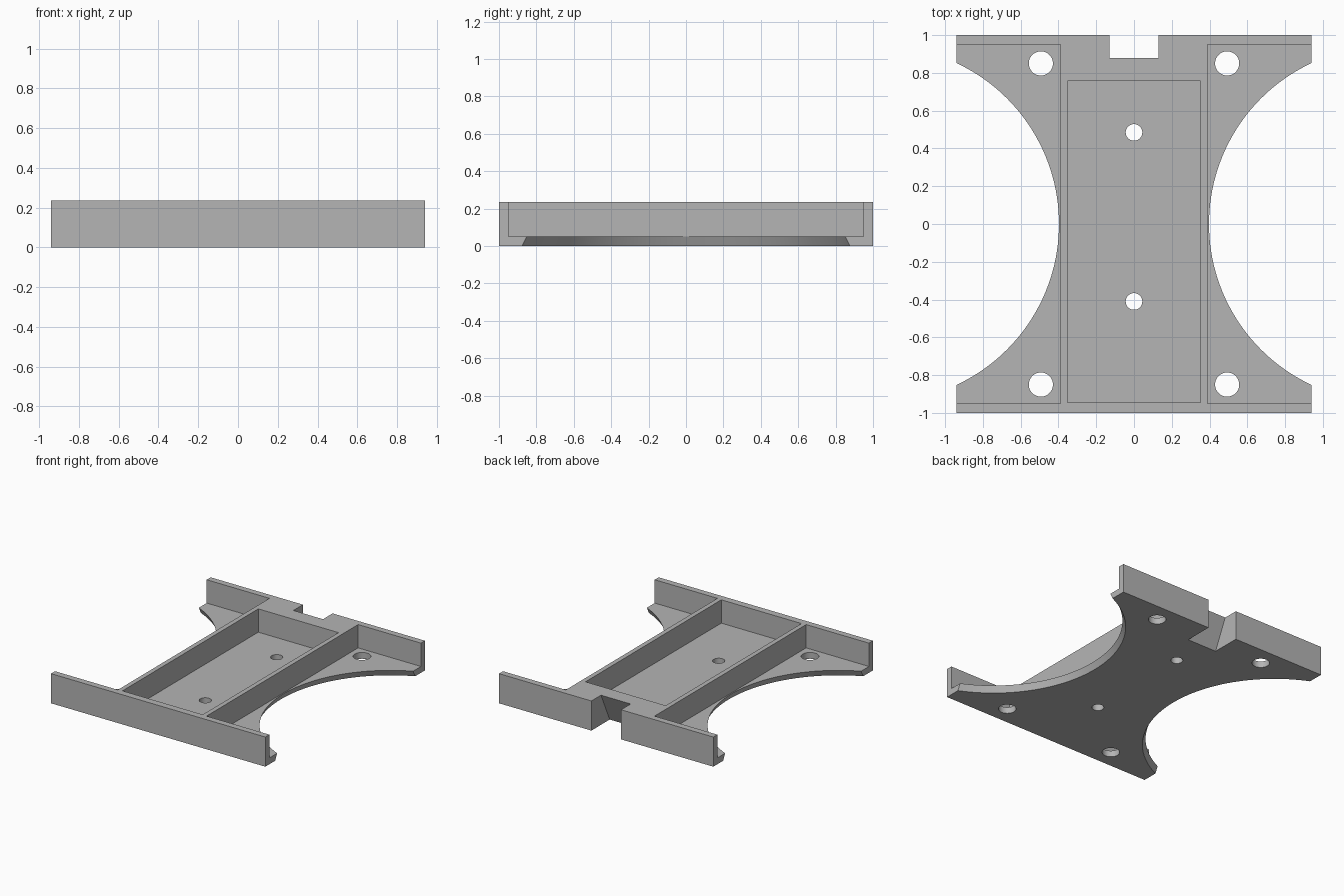
import bpy
import bmesh
from mathutils import Matrix

if "Cube" in bpy.data.objects:
    bpy.data.objects.remove(bpy.data.objects["Cube"], do_unlink=True)

HALF_X, HEIGHT, FLOOR = 0.94, 0.235, 0.05

grey = bpy.data.materials.new("plain grey")
grey.use_nodes = True
grey.diffuse_color = (0.46, 0.46, 0.46, 1)
grey.node_tree.nodes["Principled BSDF"].inputs["Base Color"].default_value = grey.diffuse_color


def make_object(name, bm):
    bmesh.ops.recalc_face_normals(bm, faces=bm.faces)
    mesh = bpy.data.meshes.new(name)
    bm.to_mesh(mesh)
    bm.free()
    mesh.materials.append(grey)
    obj = bpy.data.objects.new(name, mesh)
    bpy.context.collection.objects.link(obj)
    return obj


def prism(name, profile, x0, x1):
    """Extrude a y-z profile along x."""
    bm = bmesh.new()
    face = bm.faces.new([bm.verts.new((x0, y, z)) for y, z in profile])
    grown = bmesh.ops.extrude_face_region(bm, geom=[face])["geom"]
    bmesh.ops.translate(bm, vec=(x1 - x0, 0, 0),
                        verts=[v for v in grown if isinstance(v, bmesh.types.BMVert)])
    return make_object(name, bm)


def box(name, x0, x1, y0, y1, z0, z1):
    return prism(name, [(y0, z0), (y1, z0), (y1, z1), (y0, z1)], x0, x1)


def cone(name, x, y, z0, z1, r0, r1, segments):
    bm = bmesh.new()
    bmesh.ops.create_cone(bm, cap_ends=True, segments=segments, radius1=r0, radius2=r1,
                          depth=z1 - z0, matrix=Matrix.Translation((x, y, (z0 + z1) / 2)))
    return make_object(name, bm)


def cut(target, cutter):
    mod = target.modifiers.new(cutter.name, 'BOOLEAN')
    mod.operation, mod.solver, mod.object = 'DIFFERENCE', 'EXACT', cutter
    bpy.context.view_layer.objects.active = target
    bpy.ops.object.modifier_apply(modifier=mod.name)
    bpy.data.objects.remove(cutter, do_unlink=True)


# Solid block that everything is cut from
tray = box("mounting_tray", -HALF_X, HALF_X, -1, 1, 0, HEIGHT)

# Central pocket, leaving a thick rear block
cut(tray, box("centre_pocket", -0.352, 0.352, -0.945, 0.757, FLOOR, 0.4))

# Back notch with an undercut inner wall
cut(tray, prism("back_notch", [(0.747, -0.05), (1.2, -0.05), (1.2, 0.3), (0.91, 0.3)], -0.13, 0.13))

for side in (-1, 1):
    # Open side pocket, then the tapered round scallop through its floor
    x0, x1 = sorted((side * 0.389, side * 1.2))
    cut(tray, box("side_pocket", x0, x1, -0.95, 0.95, FLOOR, 0.4))
    cut(tray, cone("side_scallop", side * 1.337, 0, -0.05, 0.1, 0.986, 0.917, 160))
    # Corner screw holes
    for y in (-0.85, 0.85):
        cut(tray, cone("corner_hole", side * 0.493, y, -0.1, 0.15, 0.064, 0.064, 48))

# Centre screw holes
for y in (-0.41, 0.485):
    cut(tray, cone("centre_hole", 0, y, -0.1, 0.15, 0.044, 0.044, 40))

# Smooth curved walls, crisp edges
bpy.ops.object.select_all(action='DESELECT')
tray.select_set(True)
bpy.context.view_layer.objects.active = tray
bpy.ops.object.shade_smooth_by_angle()
